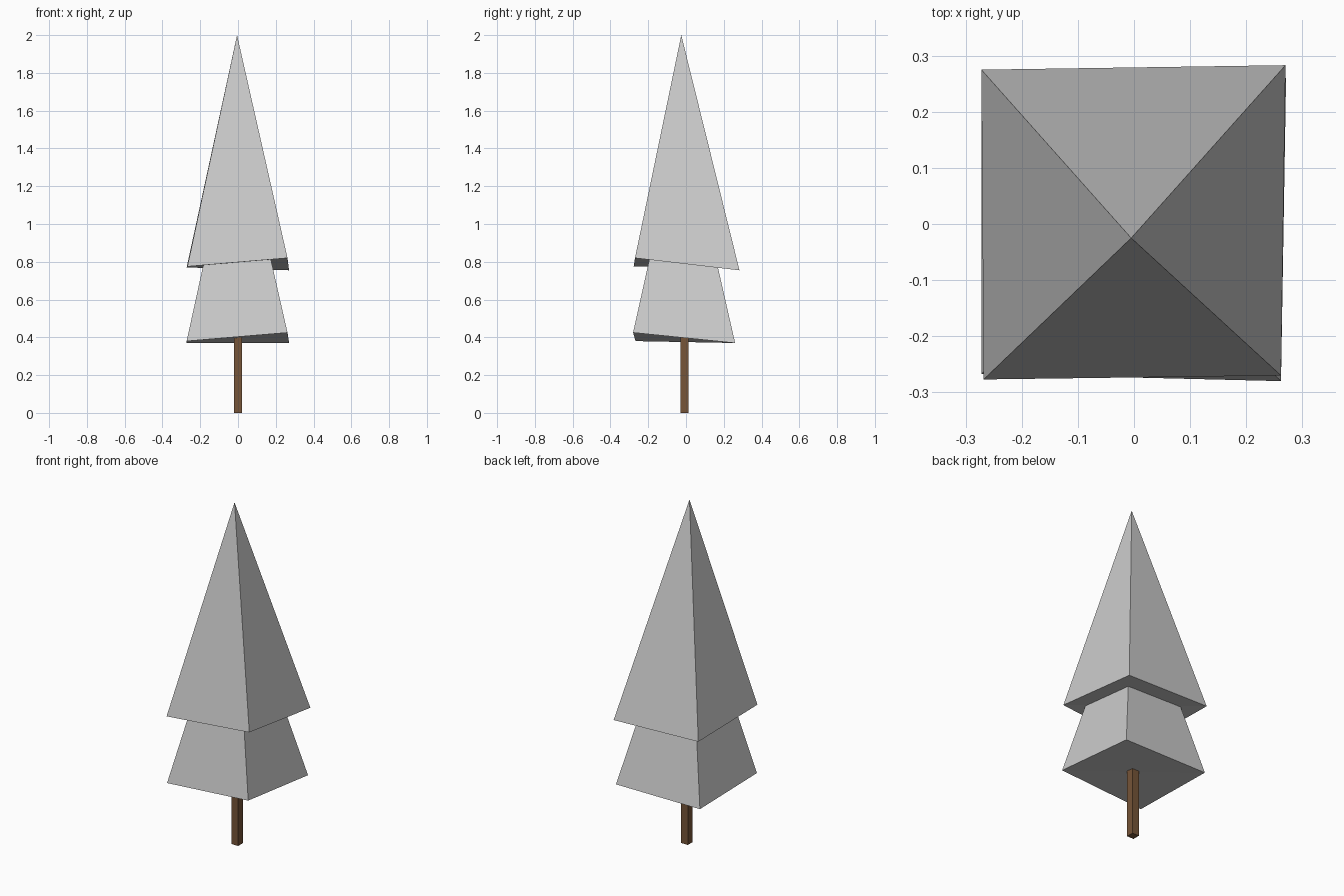
import bpy, bmesh
from mathutils import Vector

if "Cube" in bpy.data.objects:
    bpy.data.objects.remove(bpy.data.objects["Cube"])


def tier(name, corners, apex):
    """Closed four-sided pyramid with an uneven skirt."""
    bm = bmesh.new()
    base = [bm.verts.new(c) for c in corners]
    top = bm.verts.new(apex)
    for i in range(4):
        bm.faces.new((base[i], base[(i + 1) % 4], top))
    # underside, folded along the front-right / back-left diagonal
    fl, fr, br, bl = base
    bm.faces.new((bl, fr, fl))
    bm.faces.new((bl, br, fr))
    bmesh.ops.recalc_face_normals(bm, faces=bm.faces)
    mesh = bpy.data.meshes.new(name)
    bm.to_mesh(mesh)
    bm.free()
    obj = bpy.data.objects.new(name, mesh)
    bpy.context.collection.objects.link(obj)
    return obj


# Foliage: corners run front left, front right, back right, back left
tier("upper_foliage",
     [(-0.268, -0.277, 0.775), (0.262, -0.27, 0.82),
      (0.27, 0.283, 0.755), (-0.272, 0.275, 0.77)],
     (-0.005, -0.025, 2.0))
tier("lower_foliage",
     [(-0.272, -0.267, 0.38), (0.262, -0.28, 0.425),
      (0.271, 0.26, 0.37), (-0.272, 0.26, 0.37)],
     (-0.005, -0.02, 1.6))

# Square trunk, its top tucked into the lower foliage
trunk_height = 0.42
bpy.ops.mesh.primitive_cube_add(size=1, location=(0, -0.008, trunk_height / 2))
trunk = bpy.context.object
trunk.name = "trunk"
trunk.scale = (0.044, 0.044, trunk_height)
bark = bpy.data.materials.new("bark")
bark.diffuse_color = (0.18, 0.09, 0.04, 1)
bark.use_nodes = True
bark.node_tree.nodes["Principled BSDF"].inputs["Base Color"].default_value = bark.diffuse_color
trunk.data.materials.append(bark)
